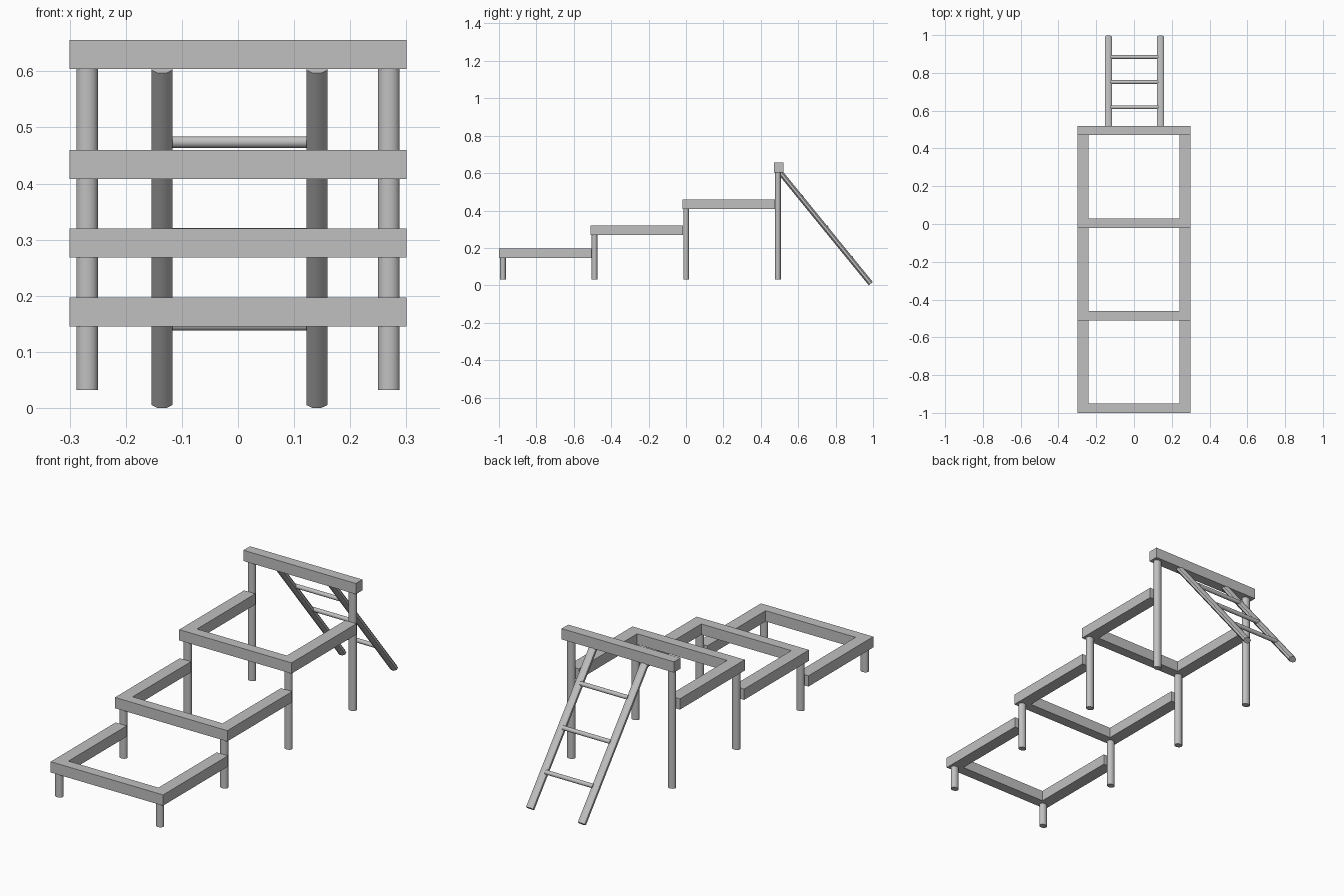
import bpy, bmesh, math
from mathutils import Vector, Matrix

cube = bpy.data.objects.get("Cube")
if cube:
    bpy.data.objects.remove(cube, do_unlink=True)

grey = bpy.data.materials.new("light_grey")
grey.use_nodes = True
colour = (0.53, 0.53, 0.53, 1)
grey.diffuse_color = colour
grey.node_tree.nodes["Principled BSDF"].inputs["Base Color"].default_value = colour


def finish(name, bm, smooth=False):
    bmesh.ops.recalc_face_normals(bm, faces=bm.faces)
    mesh = bpy.data.meshes.new(name)
    bm.to_mesh(mesh)
    bm.free()
    mesh.materials.append(grey)
    obj = bpy.data.objects.new(name, mesh)
    bpy.context.collection.objects.link(obj)
    if smooth:
        bpy.ops.object.select_all(action='DESELECT')
        obj.select_set(True)
        bpy.context.view_layer.objects.active = obj
        bpy.ops.object.shade_smooth_by_angle(angle=math.radians(50))
    return obj


def slab(name, outline, z0, z1):
    """Extrude a flat outline upwards into a beam."""
    bm = bmesh.new()
    face = bm.faces.new([bm.verts.new((x, y, z0)) for x, y in outline])
    top = bmesh.ops.extrude_face_region(bm, geom=[face])["geom"]
    verts = [v for v in top if isinstance(v, bmesh.types.BMVert)]
    bmesh.ops.translate(bm, verts=verts, vec=(0, 0, z1 - z0))
    return finish(name, bm)


def rod(name, a, b, rx, ry, sides):
    """Oval rod from a to b; rx and ry are its two half widths."""
    a, b = Vector(a), Vector(b)
    axis = (b - a).normalized()
    side = Vector((0, 1, 0)) if abs(axis.x) > 0.9 else Vector((1, 0, 0))
    other = axis.cross(side)
    turn = Matrix((side, other, axis)).transposed().to_4x4()
    bm = bmesh.new()
    bmesh.ops.create_cone(bm, cap_ends=True, segments=sides, radius1=1, radius2=1,
                          depth=(b - a).length,
                          matrix=Matrix.Rotation(math.pi / sides, 4, 'Z'))
    bmesh.ops.scale(bm, verts=bm.verts, vec=(rx, ry, 1))
    bmesh.ops.transform(bm, verts=bm.verts, matrix=Matrix.Translation((a + b) / 2) @ turn)
    return finish(name, bm, True)


W, RAIL, BEAM, H = 0.30, 0.06, 0.05, 0.052
STEP, REACH = 0.49, 0.495
FLOOR = 0.032
levels = [0.145, 0.268, 0.408, 0.604]

for i, z in enumerate(levels):
    y = -1 + i * STEP
    if i < 3:
        # U-shaped frame, open at the back
        end, inner = y + REACH, W - RAIL
        outline = [(-W, y), (W, y), (W, end), (inner, end), (inner, y + BEAM),
                   (-inner, y + BEAM), (-inner, end), (-W, end)]
        slab(f"step_frame_{i + 1}", outline, z, z + H)
    else:
        # Single beam at the top
        slab("top_beam", [(-W, y), (W, y), (W, y + BEAM), (-W, y + BEAM)], z, z + H)
    # Pair of posts under each beam
    for label, s in (("left", 1), ("right", -1)):
        x = s * 0.269
        rod(f"{label}_post_{i + 1}", (x, y + 0.021, FLOOR), (x, y + 0.021, z + 0.01),
            0.0195, 0.016, 16)

# Leaning ladder
TOP, FOOT = Vector((0, 0.502, 0.606)), Vector((0, 0.988, 0.009))
for label, x in (("left", 0.1405), ("right", -0.1355)):
    off = Vector((x, 0, 0))
    rod(f"{label}_ladder_rail", TOP + off, FOOT + off, 0.0203, 0.0152, 8)
for i in range(3):
    y, z = 0.618 + 0.133 * i, 0.474 - 0.163 * i
    rod(f"ladder_rung_{i + 1}", (-0.125, y, z), (0.13, y, z), 0.0105, 0.0105, 12)
